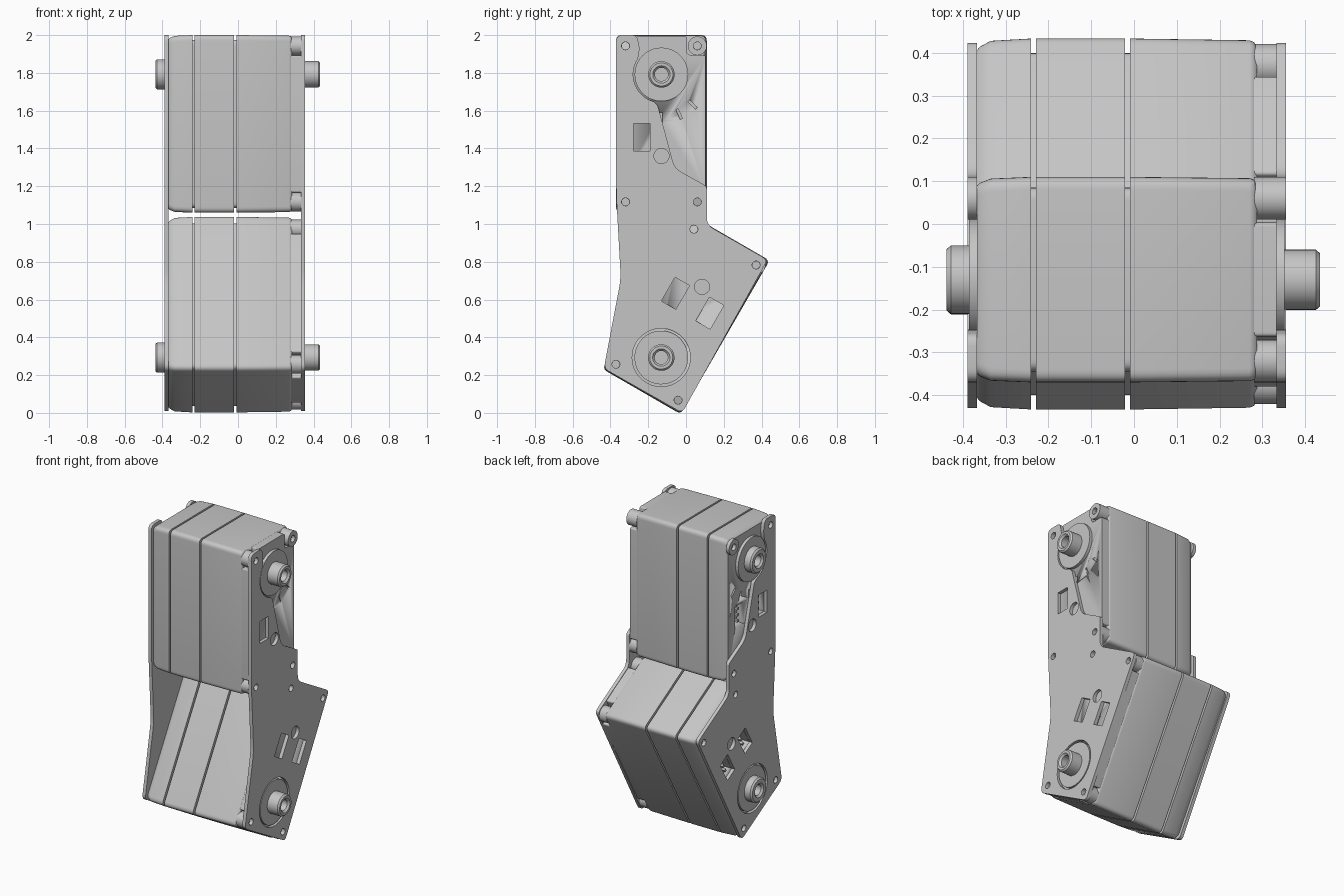
import bpy, bmesh
from math import sin, cos, radians, pi
from mathutils import Matrix, Vector

cube = bpy.data.objects.get("Cube")
if cube:
    bpy.data.objects.remove(cube)

grey = bpy.data.materials.new("satin grey")
grey.use_nodes = True
grey.diffuse_color = (0.56, 0.56, 0.56, 1)
grey.node_tree.nodes["Principled BSDF"].inputs["Base Color"].default_value = (0.56, 0.56, 0.56, 1)

# Each motor has the same local layout: y across, z towards its output shaft
UPPER = Matrix.Translation((0, -0.13, 1.53))
LOWER = Matrix.Translation((0, 0, 0.52)) @ Matrix.Rotation(radians(150), 4, 'X')
HALF_W, HALF_H, SHAFT = 0.24, 0.47, 0.262
SCREWS = [(sy * 0.19, sz * 0.413) for sy in (-1, 1) for sz in (-1, 1)]
SOCKETS = [(-0.105, -0.07), (0.105, -0.07)]
FACE_L, FACE_R = -0.367, 0.333
PLATE = 0.022


def finish(name, mesh, frame=None, smooth=True):
    bm = bmesh.new()
    bm.from_mesh(mesh)
    bmesh.ops.remove_doubles(bm, verts=bm.verts, dist=1e-5)
    bmesh.ops.recalc_face_normals(bm, faces=bm.faces)
    bm.to_mesh(mesh)
    bm.free()
    if frame:
        mesh.transform(frame)
    mesh.materials.clear()
    mesh.materials.append(grey)
    obj = bpy.data.objects.new(name, mesh)
    bpy.context.collection.objects.link(obj)
    if smooth:
        bpy.ops.object.select_all(action='DESELECT')
        obj.select_set(True)
        bpy.context.view_layer.objects.active = obj
        bpy.ops.object.shade_smooth_by_angle(angle=radians(35))
    return obj


def circle(y, z, r, n=32):
    return [(y + r * cos(2 * pi * i / n), z + r * sin(2 * pi * i / n)) for i in range(n)]


def rectangle(y, z, w, h):
    return [(y + sy * w / 2, z + sz * h / 2) for sy, sz in ((-1, -1), (1, -1), (1, 1), (-1, 1))]


def rounded(points, n=6):
    """Round each corner (y, z, radius) with a short curve."""
    out = []
    for i, (y, z, r) in enumerate(points):
        p = Vector((y, z))
        if r == 0:
            out.append((y, z))
            continue
        a = p + (Vector(points[i - 1][:2]) - p).normalized() * r
        b = p + (Vector(points[(i + 1) % len(points)][:2]) - p).normalized() * r
        for k in range(n + 1):
            t = k / n
            out.append(tuple(a * (1 - t) ** 2 + p * 2 * t * (1 - t) + b * t * t))
    return out


def place(frame, loop):
    """Carry a local (y, z) loop into model space."""
    return [tuple((frame @ Vector((0, y, z))).yz) for y, z in loop]


def slab(name, loops, x0, x1, frame=None):
    """Extrude an outline with holes along x."""
    curve = bpy.data.curves.new(name, 'CURVE')
    curve.dimensions = '2D'
    curve.fill_mode = 'BOTH'
    curve.extrude = abs(x1 - x0) / 2
    for loop in loops:
        spline = curve.splines.new('POLY')
        spline.points.add(len(loop) - 1)
        for point, (y, z) in zip(spline.points, loop):
            point.co = (y, z, 0, 1)
        spline.use_cyclic_u = True
    helper = bpy.data.objects.new(name + "_outline", curve)
    bpy.context.collection.objects.link(helper)
    mesh = bpy.data.meshes.new_from_object(helper.evaluated_get(bpy.context.evaluated_depsgraph_get()))
    bpy.data.objects.remove(helper)
    turn = Matrix(((0, 0, 1, (x0 + x1) / 2), (1, 0, 0, 0), (0, 1, 0, 0), (0, 0, 0, 1)))
    mesh.transform(turn)
    return finish(name, mesh, frame)


def loft(name, rings, frame, cap=True):
    """Skin a row of equal rings of 3D points."""
    bm = bmesh.new()
    rows = [[bm.verts.new(p) for p in ring] for ring in rings]
    n = len(rows[0])
    for a, b in zip(rows, rows[1:]):
        for i in range(n):
            bm.faces.new((a[i], a[(i + 1) % n], b[(i + 1) % n], b[i]))
    if cap:
        bm.faces.new(rows[0])
        bm.faces.new(rows[-1])
    mesh = bpy.data.meshes.new(name)
    bm.to_mesh(mesh)
    bm.free()
    return finish(name, mesh, frame)


def cut(obj, cutters):
    for cutter in cutters:
        mod = obj.modifiers.new("cut", 'BOOLEAN')
        mod.operation = 'DIFFERENCE'
        mod.solver = 'EXACT'
        mod.object = cutter
    mesh = bpy.data.meshes.new_from_object(obj.evaluated_get(bpy.context.evaluated_depsgraph_get()))
    obj.modifiers.clear()
    obj.data = mesh
    for cutter in cutters:
        bpy.data.objects.remove(cutter)


def ticks(x, frame):
    marks = []
    for deg in (-90, -66, -44):
        turn = Matrix.Rotation(radians(deg), 4, 'X')
        loop = [(p.y, p.z + SHAFT) for p in (turn @ Vector((0, y, z)) for y, z in rectangle(0.23, 0, 0.055, 0.013))]
        marks.append(slab("tick_cutter", [loop], x - 0.012, x + 0.012, frame))
    return marks


def motor(prefix, frame):
    # Case: one rounded loft with two seam grooves and softened ends
    rings = [(FACE_L, 0.02), (-0.36, 0.014), (-0.335, 0.004)]
    for seam in (-0.235, -0.015):
        rings += [(seam - 0.006, 0), (seam - 0.006, 0.025), (seam + 0.006, 0.025), (seam + 0.006, 0)]
    rings += [(0.27, 0.003), (0.28, 0.006), (0.287, 0.014)]
    skin = []
    for x, inset in rings:
        w, h = HALF_W - inset, HALF_H - inset
        corners = [(-w, -h, 0.03), (w, -h, 0.03), (w, h, 0.03), (-w, h, 0.03)]
        skin.append([(x, y, z) for y, z in rounded(corners)])
    case = loft(prefix + "_case", skin, frame)
    sockets = [slab("socket_cutter", [rectangle(y, z, 0.085, 0.14)], FACE_L - 0.01, FACE_L + 0.05, frame)
               for y, z in SOCKETS]
    cut(case, sockets + ticks(FACE_L, frame))

    # Connector pins inside the sockets
    for y, z in SOCKETS:
        for dz in (-0.04, 0, 0.04):
            slab(prefix + "_pin", [rectangle(y, z + dz, 0.016, 0.016)], FACE_L + 0.008, FACE_L + 0.052, frame)

    # Cover with notched corners
    w, h, n = HALF_W - 0.007, HALF_H - 0.007, 0.1
    cross = []
    for sy, sz in ((-1, -1), (1, -1), (1, 1), (-1, 1)):
        corner = [(sy * w, sz * (h - n), 0.01), (sy * (w - n), sz * (h - n), 0.03), (sy * (w - n), sz * h, 0.01)]
        cross += corner if sy * sz > 0 else corner[::-1]
    cover = slab(prefix + "_cover", [rounded(cross)], 0.28, FACE_R, frame)
    cut(cover, ticks(FACE_R, frame))

    # Screw posts in the notches
    for y, z in SCREWS:
        slab(prefix + "_post", [circle(y, z, 0.05), circle(y, z, 0.02, 20)], 0.28, FACE_R, frame)

    # Output horns with hollow hubs on both sides
    for side, face, r, tip in (("left", FACE_R, 0.07, 0.435), ("right", FACE_L, 0.08, -0.438)):
        s = 1 if face > 0 else -1
        top = face + s * (PLATE - 0.003)
        profile = [(face - s * 0.005, 0.142), (top, 0.142), (top, r), (tip - s * 0.01, r), (tip, r - 0.009),
                   (tip, 0.046), (tip - s * 0.012, 0.035), (top, 0.035), (top, 0.001)]
        loft(prefix + "_horn_" + side,
             [[(x, y, z) for y, z in circle(0, SHAFT, q, 40)] for x, q in profile], frame)


motor("upper_motor", UPPER)
motor("lower_motor", LOWER)

# Side plates joining both motors, scalloped around the upper horn
sy, sz = UPPER.translation.y, UPPER.translation.z + SHAFT
scallop = [(sy + 0.15 * cos(radians(a)), sz + 0.15 * sin(radians(a)), 0) for a in range(146, 256, 9)]
outline = rounded([(-0.37, 2.0, 0.035), (-0.37, 1.16, 0.1), (-0.345, 0.71, 0.05), (-0.435, 0.235, 0.03),
                   (-0.02, 0.0, 0.03), (0.432, 0.81, 0.03), (0.11, 0.995, 0.04), (0.11, 1.2, 0.015),
                   (-0.06, 1.295, 0.04), (-0.15, 1.63, 0.015)] + scallop[::-1] + [(-0.245, 1.93, 0.02), (-0.26, 2.0, 0.025)])
holes = []
for frame in (UPPER, LOWER):
    spots = SCREWS if frame is LOWER else SCREWS[:3]
    shapes = [circle(y, z, 0.021, 20) for y, z in spots] + [circle(0, -0.17, 0.04, 24)]
    windows = SOCKETS if frame is LOWER else SOCKETS[:1]
    shapes += [rectangle(y, z, 0.088, 0.145) for y, z in windows]
    if frame is LOWER:
        shapes.append(circle(0, SHAFT, 0.154, 48))
    holes += [place(frame, s) for s in shapes]
for side, face, s in (("left", FACE_R, 1), ("right", FACE_L, -1)):
    slab("side_plate_" + side, [outline] + holes, face, face + s * PLATE)
    # Loose spacer on the corner the plate leaves bare
    y, z = SCREWS[3]
    slab("spacer_" + side, [circle(y, z, 0.05), circle(y, z, 0.021, 20)], face, face + s * PLATE, UPPER)
